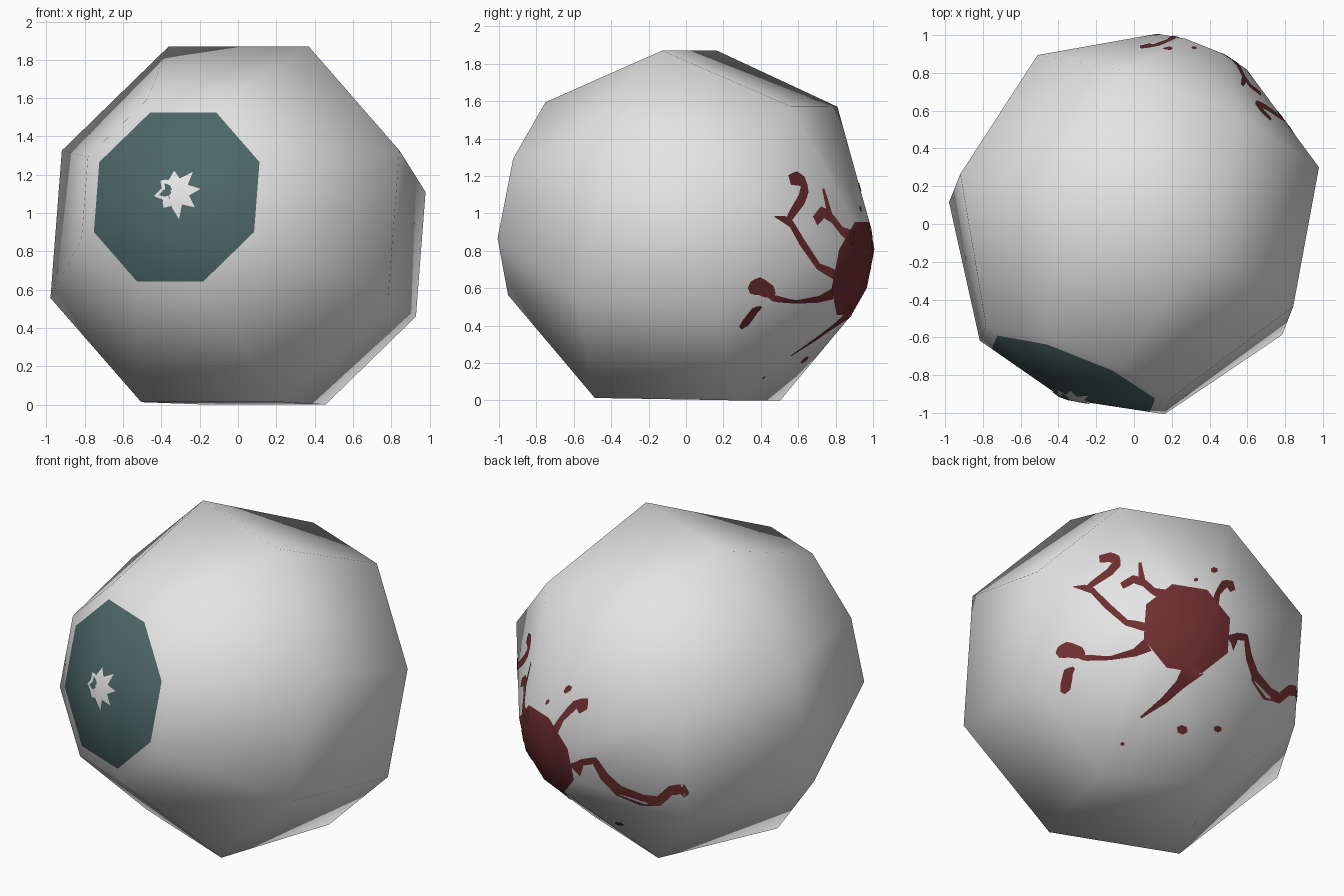
import bpy, bmesh, math
from mathutils import Vector
from mathutils.bvhtree import BVHTree

if "Cube" in bpy.data.objects:
    bpy.data.objects.remove(bpy.data.objects["Cube"])


def material(name, rgb):
    m = bpy.data.materials.new(name)
    m.diffuse_color = (*rgb, 1)
    m.use_nodes = True
    m.node_tree.nodes["Principled BSDF"].inputs["Base Color"].default_value = m.diffuse_color
    return m


WHITE = material("off_white", (0.78, 0.78, 0.78))
TEAL = material("dark_teal", (0.074, 0.138, 0.135))
RED = material("dark_red", (0.16, 0.028, 0.031))

# Ball axis, pointing out through the iris, and its cross directions
axis = Vector((-0.363, -0.91, 0.205)).normalized()
side = Vector((0.93, -0.37, 0)).normalized()
side = (side - axis * side.dot(axis)).normalized()
up = side.cross(axis).normalized()
if up.z < 0:
    up = -up
centre = Vector((-0.056, -0.145, 0.962))


def add_object(bm, name, mats, normals=None):
    me = bpy.data.meshes.new(name)
    bm.to_mesh(me)
    for m in mats:
        me.materials.append(m)
    for p in me.polygons:
        p.use_smooth = True
    if normals:
        me.normals_split_custom_set_from_vertices(normals)
    ob = bpy.data.objects.new(name, me)
    bpy.context.collection.objects.link(ob)
    return ob


# Eyeball: eight-sided rings (distance along axis, radius), poles at both ends
F = 0.855
rings = [(0.87 - F * 0.17, 0.57 * F), (0.70, 0.57), (0.03, 1.027), (-0.735, 0.868), (-1.13, 0.275)]
bm = bmesh.new()


def ring_point(s, r, ang):
    return centre + axis * s + (side * math.cos(ang) + up * math.sin(ang)) * r


loops = [[bm.verts.new(ring_point(s, r, math.radians(22.5 + 45 * i))) for i in range(8)]
         for s, r in rings]
front_pole = bm.verts.new(centre + axis * 0.87)
back_pole = bm.verts.new(centre - axis * 1.18)
for i in range(8):
    j = (i + 1) % 8
    bm.faces.new((front_pole, loops[0][i], loops[0][j])).material_index = 1
    for a, b in zip(loops, loops[1:]):
        bm.faces.new((a[i], b[i], b[j], a[j]))
    bm.faces.new((back_pole, loops[-1][j], loops[-1][i])).material_index = 2
bmesh.ops.recalc_face_normals(bm, faces=bm.faces)

# Centre the ball and stand it on the ground
xs, ys, zs = ([v.co[k] for v in bm.verts] for k in range(3))
shift = Vector((-(min(xs) + max(xs)) / 2, -(min(ys) + max(ys)) / 2, -min(zs)))
bmesh.ops.translate(bm, verts=bm.verts, vec=shift)
centre += shift
surface = BVHTree.FromBMesh(bm)

# Iris edge shades as if it were not cut into the ball
bm.normal_update()
normals = [v.normal.copy() for v in bm.verts]
for i in range(8):
    normals[i] = axis.lerp(normals[8 + i], F).normalized()
add_object(bm, "eyeball", [WHITE, TEAL, RED], normals)


def drop(origin, direction, lift=0.004):
    hit, n, _, _ = surface.ray_cast(origin, direction)
    if hit is None:
        hit, n, _, _ = surface.find_nearest(origin + direction * 4)
    return hit + n * lift


# Pupil glint: thin jagged star on the iris
bm = bmesh.new()
spikes = [0.13, 0.14, 0.12, 0.11, 0.12, 0.10, 0.14, 0.13]
off = side * 0.04
hub = bm.verts.new(drop(centre + axis * 2 + off, -axis, 0.007))
rim = []
for k in range(16):
    r = 0.075 if k % 2 else spikes[k // 2]
    rim.append(bm.verts.new(drop(ring_point(2, r, math.radians(22.5 * k + 10)) + off, -axis, 0.007)))
for k in range(16):
    bm.faces.new((hub, rim[k], rim[(k + 1) % 16]))
bmesh.ops.recalc_face_normals(bm, faces=bm.faces)
if sum((f.normal for f in bm.faces), Vector()).dot(axis) < 0:
    bmesh.ops.reverse_faces(bm, faces=bm.faces)
add_object(bm, "pupil_star", [WHITE])


# Veins: ribbons drawn in a slanted view and laid on the surface
def view(az, el, place):
    a, e = math.radians(az), math.radians(el)
    out = Vector((math.cos(e) * math.cos(a), math.cos(e) * math.sin(a), math.sin(e)))
    right = Vector((-math.sin(a), math.cos(a), 0))
    return out, right, out.cross(right), place


S = 0.01 / 1.68
bm = bmesh.new()


def vein(frame, pts):
    """pts: (across, height, width), in small units from the ball's middle."""
    out, right, top, place = frame
    fine = []
    for p, q in zip(pts, pts[1:]):
        p, q = Vector(p), Vector(q)
        n = max(2, int((q - p).length / 3))
        fine += [p.lerp(q, k / n) for k in range(n)]
    fine.append(Vector(pts[-1]))
    prev = None
    for i, p in enumerate(fine):
        t = fine[min(i + 1, len(fine) - 1)] - fine[max(i - 1, 0)]
        t = Vector((t.x, t.y)).normalized()
        row = []
        for k in (-0.5, 0, 0.5):
            x, y = place(p.x - t.y * p.z * k, p.y + t.x * p.z * k)
            o = Vector((0, 0, 0.945)) + (right * x + top * y) * S + out * 4
            row.append(bm.verts.new(drop(o, -out)))
        if prev:
            for k in range(2):
                f = bm.faces.new((prev[k], row[k], row[k + 1], prev[k + 1]))
                f.normal_update()
                if f.normal.dot(out) < 0:
                    f.normal_flip()
        prev = row


low = view(45, -30, lambda x, y: (0.94 * x + 7, 0.95 * y - 0.05 * x - 8))
high = view(135, 30, lambda x, y: (0.92 * x - 30, y - 0.07 * x - 14))
# hooked vein
vein(low, [(22, 53, 9), (10, 56, 8), (0, 58, 6), (-20, 75, 7), (-35, 90, 6), (-44, 93, 6), (-55, 94, 1)])
vein(low, [(-42, 91, 5), (-35, 97, 6), (-18, 109, 8), (-11, 117, 9), (-12, 122, 10), (-18, 124, 10), (-29, 122, 7)])
# forked vein
vein(low, [(46, 84, 14), (28, 90, 7), (16, 100, 7), (13, 119, 3)])
vein(low, [(17, 99, 8), (7, 102, 8), (-5, 95, 7)])
# vein with round end and drop
vein(low, [(22, 36, 14), (8, 28, 8), (-18, 22, 4), (-45, 22, 6), (-50, 27, 13), (-62, 30, 16), (-69, 27, 13), (-73, 24, 6)])
vein(low, [(-56, 12, 3), (-62, 7, 10), (-66, -8, 11), (-69, -14, 5)])
# lower vein
vein(low, [(68, 14, 22), (52, -4, 10), (35, -20, 7), (10, -38, 2)])
# small upper hook
vein(low, [(88, 68, 8), (91, 88, 5), (97, 98, 8), (102, 98, 8), (105, 91, 5)])
# loose spots
for x, y, w in ((87, 112, 6), (70, 102, 4), (51, -50, 10), (86, -49, 7), (-10, -65, 4)):
    vein(low, [(x - w / 2, y, w / 2), (x, y, w), (x + w / 2, y, w / 2)])
# long vein round the far side
vein(high, [(-106, -86, 16), (-99, -79, 6), (-87, -78, 6), (-77, -93, 8), (-63, -106, 9),
            (-39, -116, 9), (-24, -118, 9), (-13, -109, 9), (-2, -108, 9), (3, -114, 6)])
add_object(bm, "veins", [RED])
